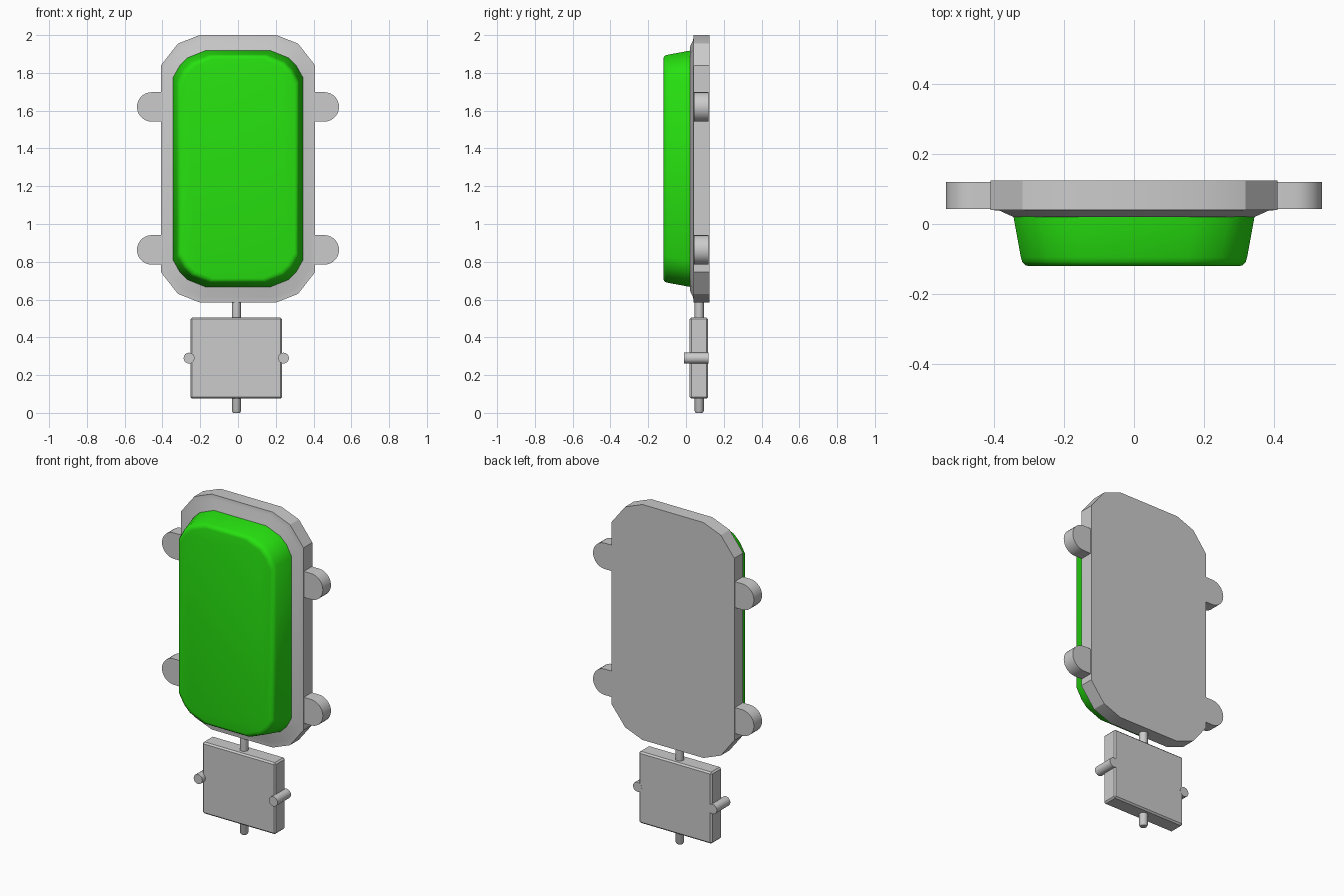
import bpy, bmesh, math

if "Cube" in bpy.data.objects:
    bpy.data.objects.remove(bpy.data.objects["Cube"])

CZ = 1.2925  # height of the panel centre


def finish(name, bm, angle, color=None):
    bmesh.ops.recalc_face_normals(bm, faces=bm.faces)
    me = bpy.data.meshes.new(name)
    bm.to_mesh(me)
    bm.free()
    ob = bpy.data.objects.new(name, me)
    bpy.context.collection.objects.link(ob)
    if color:
        mat = bpy.data.materials.new(name)
        mat.diffuse_color = color
        mat.use_nodes = True
        mat.node_tree.nodes["Principled BSDF"].inputs["Base Color"].default_value = mat.diffuse_color
        me.materials.append(mat)
    bpy.ops.object.select_all(action='DESELECT')
    ob.select_set(True)
    bpy.context.view_layer.objects.active = ob
    bpy.ops.object.shade_smooth_by_angle(angle=math.radians(angle))
    return ob


def outline(hw, hz, corner):
    """Rectangle outline whose corners are cut by (dx, dz) points."""
    pts = [(hw - dx, hz - dz) for dx, dz in corner]
    rev = pts[::-1]
    return (pts + [(x, -z) for x, z in rev]
            + [(-x, -z) for x, z in pts] + [(-x, z) for x, z in rev])


def loft(name, rings, angle, color=None):
    """Skin rings of (y, [(x, z)...]) and cap both ends."""
    bm = bmesh.new()
    loops = [[bm.verts.new((x, y, z)) for x, z in pts] for y, pts in rings]
    n = len(loops[0])
    for a, b in zip(loops, loops[1:]):
        for i in range(n):
            j = (i + 1) % n
            bm.faces.new((a[i], a[j], b[j], b[i]))
    bm.faces.new(loops[0])
    bm.faces.new(loops[-1])
    return finish(name, bm, angle, color)


def rod(name, rings, n=16):
    """Turned vertical rod from (z, radius) rings."""
    return loft(name, [(h, [(r * math.cos(2 * math.pi * i / n),
                             r * math.sin(2 * math.pi * i / n)) for i in range(n)])
                       for h, r in rings], 35)


# Back plate with a sloped front rim
plate_corner = [(0.205, 0), (0.09, 0.045), (0, 0.16)]
plate_rings = []
for y, d in [(0.124, 0), (0.04, 0), (0.038, 0.025), (0.02, 0.065)]:
    c = [(dx * (1 - d), dz * (1 - d)) for dx, dz in plate_corner]
    plate_rings.append((y, outline(0.408 - d, 0.7075 - d, c)))
loft("back_plate", plate_rings, 25).location.z = CZ

# Green cushion with tapered sides and rounded front edge
green_corner = [(0.17, 0), (0.075, 0.038), (0.035, 0.078), (0, 0.14)]
green_rings = [(y, outline(0.343 - d, 0.625 - d, green_corner)) for y, d in
               [(0.03, 0), (0.02, 0), (-0.095, 0.021), (-0.108, 0.025),
                (-0.117, 0.033), (-0.12, 0.044)]]
loft("green_pad", green_rings, 40, (0.02, 0.75, 0.005, 1)).location.z = CZ

# Four rounded side lugs
arc = [(0.457 + 0.078 * math.cos(a), 0.078 * math.sin(a))
       for a in (math.pi * (i / 14 - 0.5) for i in range(15))]
for side, s in (("left", -1), ("right", 1)):
    for level, z in (("lower", 0.863), ("upper", 1.62)):
        pts = [(s * x, dz) for x, dz in [(0.36, -0.078)] + arc + [(0.36, 0.078)]]
        loft(f"lug_{side}_{level}", [(0.042, pts), (0.119, pts)], 30).location.z = z

# Lower block with chamfered edges
bm = bmesh.new()
bmesh.ops.create_cube(bm, size=1)
for v in bm.verts:
    v.co = (v.co.x * 0.486 - 0.009, v.co.y * 0.098 + 0.068, v.co.z * 0.43 + 0.29)
bmesh.ops.bevel(bm, geom=bm.edges[:], offset=0.009, segments=1, affect='EDGES')
finish("lower_block", bm, 20)

# Vertical pin through the block
pin = rod("centre_pin", [(0, 0.018), (0.01, 0.024), (0.62, 0.024)])
pin.rotation_euler.x = math.pi / 2
pin.location = (-0.008, 0.07, 0)

# Side pegs running front to back
for side, x in (("left", -0.259), ("right", 0.241)):
    rod(f"peg_{side}", [(-0.01, 0.029), (0.118, 0.029)]).location = (x, 0, 0.29)
